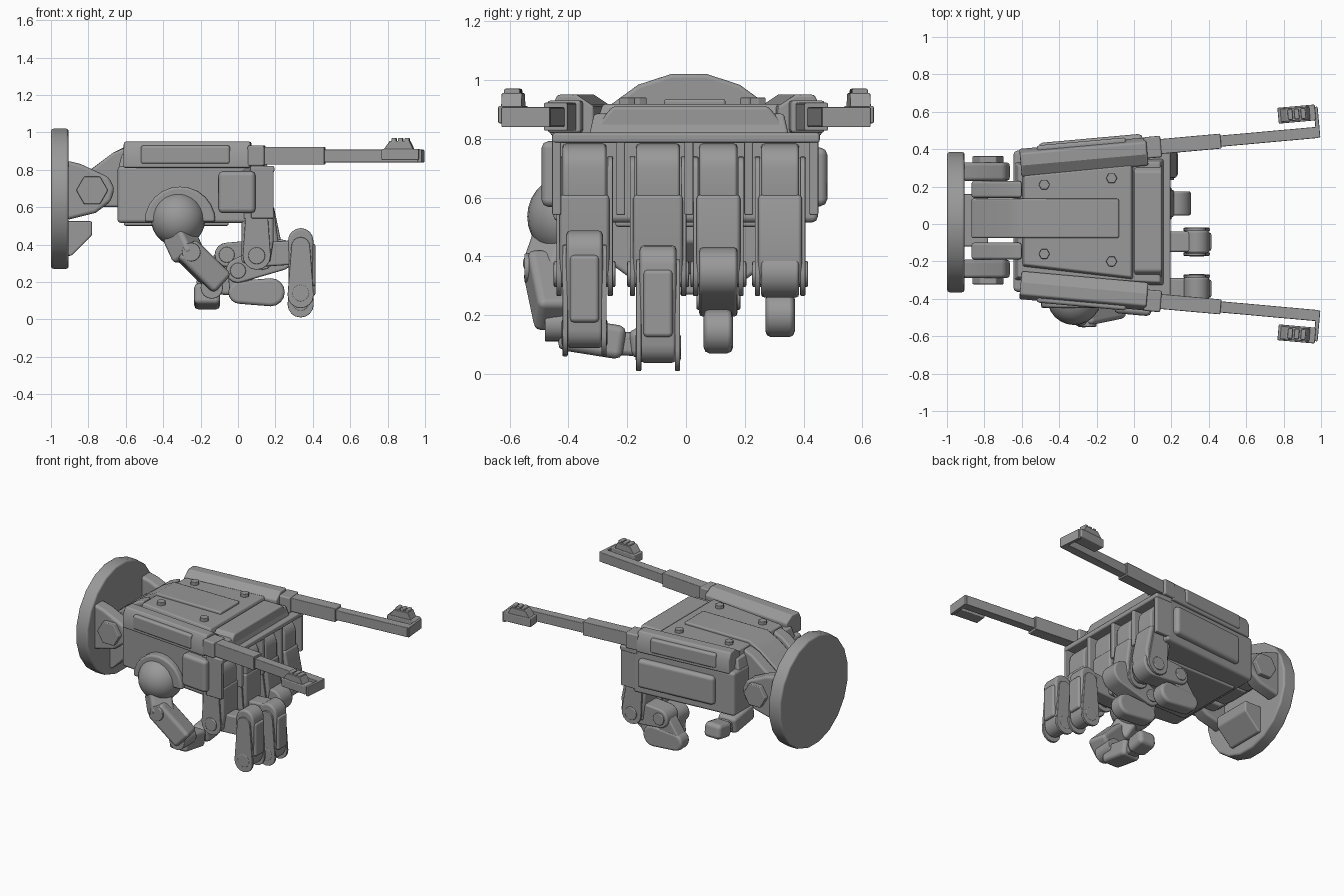
import bpy, bmesh, math
from mathutils import Vector, Matrix

cube = bpy.data.objects.get("Cube")
if cube:
    bpy.data.objects.remove(cube, do_unlink=True)

grey = bpy.data.materials.new("machine_grey")
grey.use_nodes = True
colour = (0.32, 0.32, 0.32, 1)
grey.diffuse_color = colour
grey.node_tree.nodes["Principled BSDF"].inputs["Base Color"].default_value = colour
parts = []


def finish(name, bm, bevel=0.0, matrix=None):
    bmesh.ops.recalc_face_normals(bm, faces=bm.faces)
    mesh = bpy.data.meshes.new(name)
    bm.to_mesh(mesh)
    bm.free()
    mesh.materials.append(grey)
    ob = bpy.data.objects.new(name, mesh)
    bpy.context.collection.objects.link(ob)
    if matrix:
        ob.matrix_world = matrix
    if bevel:
        mod = ob.modifiers.new("edge_bevel", "BEVEL")
        mod.width = bevel
        mod.segments = 2
        mod.limit_method = "ANGLE"
        mod.angle_limit = math.radians(35)
        mod.harden_normals = True
    parts.append(ob)
    return ob


def prism(name, pts, axis, lo, hi, bevel=0.01, taper=1.0, matrix=None):
    """Extrude a flat outline along an axis, optionally shrinking the far end."""
    place = {"x": lambda u, v, t: (t, u, v),
             "y": lambda u, v, t: (u, t, v),
             "z": lambda u, v, t: (u, v, t)}[axis]
    cu = sum(p[0] for p in pts) / len(pts)
    cv = sum(p[1] for p in pts) / len(pts)
    bm = bmesh.new()
    a = [bm.verts.new(place(u, v, lo)) for u, v in pts]
    b = [bm.verts.new(place(cu + (u - cu) * taper, cv + (v - cv) * taper, hi)) for u, v in pts]
    bm.faces.new(a)
    bm.faces.new(b)
    for i in range(len(pts)):
        j = (i + 1) % len(pts)
        bm.faces.new((a[i], a[j], b[j], b[i]))
    return finish(name, bm, bevel, matrix)


def box(name, loc, size, turn=0.0, bevel=0.01):
    bm = bmesh.new()
    bmesh.ops.create_cube(bm, size=1)
    bmesh.ops.scale(bm, vec=size, verts=bm.verts)
    return finish(name, bm, bevel, Matrix.Translation(loc) @ Matrix.Rotation(turn, 4, "Z"))


def bar(name, a, b, w, h, bevel=0.02):
    """Box whose long axis runs from a to b."""
    a, b = Vector(a), Vector(b)
    ob = box(name, (0, 0, 0), ((b - a).length, w, h), 0, bevel)
    ob.matrix_world = Matrix.Translation((a + b) / 2) @ (b - a).to_track_quat("X", "Z").to_matrix().to_4x4()
    return ob


def circle(u, v, r, n, start=0.0, sweep=2 * math.pi, closed=True):
    steps = n if closed else n - 1
    return [(u + r * math.cos(start + sweep * i / steps),
             v + r * math.sin(start + sweep * i / steps)) for i in range(n)]


def link(name, a, b, y, w, r, r2=None, bevel=0.012):
    """Round-ended finger link between two pivots in the xz plane."""
    d = math.atan2(b[1] - a[1], b[0] - a[0])
    pts = circle(*b, r2 or r, 9, d - math.pi / 2, math.pi, False)
    pts += circle(*a, r, 9, d + math.pi / 2, math.pi, False)
    return prism(name, pts, "y", y - w / 2, y + w / 2, bevel)


def pin(name, u, v, y, w, r, n=16):
    return prism(name, circle(u, v, r, n), "y", y - w / 2, y + w / 2, 0.006)


# Wrist disc, stop block, hinge lugs and nuts
MID = 0.02
prism("wrist_disc", circle(0.01, 0.645, 0.38, 20, math.pi / 20), "x", -1.0, -0.905, 0.015)
prism("wrist_stop", [(-0.92, 0.525), (-0.78, 0.525), (-0.78, 0.45), (-0.89, 0.34), (-0.92, 0.34)],
      "y", -0.12, 0.16)
outer = [(-0.92, 0.85), (-0.84, 0.83), (-0.69, 0.76), (-0.66, 0.7), (-0.68, 0.63), (-0.76, 0.57), (-0.92, 0.53)]
inner = [(-0.6, 0.92), (-0.67, 0.89), (-0.8, 0.79), (-0.87, 0.74), (-0.87, 0.65), (-0.8, 0.6), (-0.6, 0.6)]
for side, s in (("left", 1), ("right", -1)):
    prism(side + "_disc_lug", outer, "y", MID + s * 0.21, MID + s * 0.31, 0.02)
    prism(side + "_palm_lug", inner, "y", MID + s * 0.12, MID + s * 0.21, 0.015)
    pin(side + "_wrist_nut", -0.78, 0.69, MID + s * 0.32, 0.045, 0.085, 6)
prism("wrist_arm", [(-0.08, 0.935), (-0.58, 0.935), (-0.67, 0.89), (-0.87, 0.74),
                    (-0.87, 0.65), (-0.8, 0.6), (-0.6, 0.6), (-0.08, 0.88)], "y", -0.075, 0.135)

# Palm body with raised top plate
prism("palm_body", [(-0.645, -0.36), (0.1, -0.44), (0.1, 0.45), (-0.645, 0.39)], "z", 0.515, 0.82, 0.02)
box("palm_sole", (-0.33, 0.01, 0.515), (0.56, 0.5, 0.03))
prism("palm_deck", [(-0.64, -0.3), (0.16, -0.33), (0.16, 0.35), (-0.64, 0.33)], "z", 0.81, 0.885, 0.01, 0.95)
prism("palm_plate", [(-0.6, -0.23), (0.0, -0.3), (0.0, 0.33), (-0.6, 0.27)], "z", 0.87, 0.918, 0.01, 0.95)
prism("knuckle_hood", [(-0.31, 0.8), (-0.3, 0.85), (-0.25, 0.91), (0.28, 0.91), (0.33, 0.85), (0.34, 0.8)],
      "x", 0.0, 0.15, 0.012)
for i, (x, y) in enumerate([(-0.48, 0.21), (-0.12, 0.245), (-0.48, -0.16), (-0.12, -0.2)]):
    prism(f"plate_bolt_{i + 1}", circle(x, y, 0.03, 6), "z", 0.9, 0.94, 0.004)

# Side panels and knuckle housing
TILT = math.atan(0.09)
box("left_side_panel", (-0.23, 0.418, 0.67), (0.56, 0.08, 0.2), TILT, 0.025)
box("right_side_pad", (-0.005, -0.445, 0.68), (0.2, 0.08, 0.225), -TILT, 0.025)
box("housing_lip", (0.13, 0.0, 0.803), (0.13, 0.91, 0.035))
box("housing_back", (0.06, 0.0, 0.67), (0.06, 0.88, 0.27))
for i, y in enumerate((-0.44, -0.222, 0.01, 0.213, 0.435)):
    box(f"housing_rib_{i + 1}", (0.13, y, 0.675), (0.12, 0.03, 0.27), 0, 0.006)

# Extending rails with hooked ends and toothed clips
for side, s in (("left", 1), ("right", -1)):
    turn = s * TILT

    def at(x, off=0.0, z=0.0):
        return (x, s * (0.415 + 0.09 * (x - 0.15) + off), z)

    prof = [(-0.095, 0.81), (0.055, 0.81), (0.055, 0.9), (0.03, 0.95), (-0.035, 0.95), (-0.095, 0.91)]
    prism(side + "_rail_housing", [(s * u, v) for u, v in prof], "x", -0.37, 0.31, 0.01,
          matrix=Matrix.Translation(at(-0.24)) @ Matrix.Rotation(turn, 4, "Z"))
    box(side + "_rail_panel", at(-0.28, 0.04, 0.88), (0.48, 0.05, 0.1), turn, 0.015)
    box(side + "_rail_collar", at(0.1, 0, 0.875), (0.09, 0.115, 0.11), turn)
    box(side + "_rail_sleeve", at(0.3, 0, 0.875), (0.33, 0.08, 0.095), turn, 0.005)
    box(side + "_rail_rod", at(0.72, 0, 0.873), (0.53, 0.06, 0.068), turn, 0.005)
    box(side + "_rail_hook", at(0.978, 0.055, 0.873), (0.022, 0.165, 0.068), turn, 0.004)
    box(side + "_clip_base", at(0.87, 0.108, 0.882), (0.2, 0.085, 0.06), turn, 0.006)
    prism(side + "_clip_block", [(-0.085, 0.9), (0.085, 0.9), (0.06, 0.955), (-0.045, 0.955)], "y", -0.035, 0.035,
          0.004, matrix=Matrix.Translation(at(0.86, 0.108)) @ Matrix.Rotation(turn, 4, "Z"))
    for k in range(3):
        box(f"{side}_clip_tooth_{k + 1}", at(0.835 + 0.035 * k, 0.108, 0.955), (0.026, 0.055, 0.03), turn, 0.006)

# Fingers: upper joints share one layout, with the hinge at a given x
hinges = [(-0.345, 0.1, 0.17), (-0.095, 0.1, 0.17), (0.11, 0.125, 0.15), (0.32, 0.14, 0.15)]
for n, (y, hx, w) in enumerate(hinges, 1):
    f = f"finger_{n}_"
    link(f + "knuckle", (0.1, 0.7), (0.1, 0.58), y, w - 0.02, 0.083)
    prism(f + "proximal", [(0.02, 0.61), (0.19, 0.61), (hx + 0.09, 0.42), (hx + 0.07, 0.3), (hx - 0.08, 0.3)],
          "y", y - w / 2, y + w / 2, 0.015)
    for s in (-1, 1):
        link(f + "fork", (0.1, 0.69), (hx, 0.34), y + s * (w / 2 + 0.002), 0.018, 0.05, 0.075, 0.004)
    pin(f + "pivot", hx, 0.34, y, w + 0.04, 0.045)

# Right pair of fingers: the ends hang straight down
for n, y, drop in ((1, -0.345, 0.05), (2, -0.095, 0.0)):
    f = f"finger_{n}_"
    link(f + "middle", (0.1, 0.345), (0.33, 0.36), y, 0.11, 0.065)
    link(f + "distal", (0.335, 0.37 + drop), (0.335, 0.1 + drop), y, 0.125, 0.068, 0.062, 0.015)
    box(f + "distal_pad", (0.385, y, 0.24 + drop), (0.06, 0.1, 0.23), 0, 0.015)
    for s in (-1, 1):
        link(f + "tip_fork", (0.335, 0.34 + drop), (0.335, 0.08 + drop), y + s * 0.066, 0.018, 0.05, 0.07, 0.004)
    pin(f + "tip_pin", 0.335, 0.09 + drop, y, 0.155, 0.045)

# Left pair of fingers: curled under the palm
for n, y, root, elbow, tip in ((3, 0.11, (0.22, 0.345), (0.0, 0.26), (0.01, 0.145)),
                               (4, 0.32, (0.15, 0.345), (-0.06, 0.345), (-0.16, 0.2))):
    f = f"finger_{n}_"
    link(f + "middle", root, elbow, y, 0.13, 0.085, 0.065)
    pin(f + "middle_pin", *elbow, y, 0.15, 0.042)
    link(f + "curl", elbow, tip, y, 0.09, 0.055)
    link(f + "tip", tip, (tip[0] + 0.165, tip[1]), y, 0.1, 0.062, 0.075, 0.02)

# Thumb: arched socket, ball and curled segments
prism("thumb_socket", circle(-0.31, 0.52, 0.19, 13, 0, math.pi, False), "y", -0.36, -0.45, 0.015)
bm = bmesh.new()
bmesh.ops.create_uvsphere(bm, u_segments=24, v_segments=14, radius=0.145)
finish("thumb_ball", bm, 0, Matrix.Translation((-0.32, -0.395, 0.535)))
bar("thumb_neck", (-0.32, -0.43, 0.46), (-0.26, -0.475, 0.33), 0.15, 0.14, 0.025)
bar("thumb_proximal", (-0.285, -0.48, 0.38), (-0.09, -0.44, 0.19), 0.14, 0.14, 0.025)
pin("thumb_pivot", -0.25, 0.36, -0.48, 0.14, 0.05)
pin("thumb_joint", -0.14, 0.17, -0.41, 0.14, 0.06)
bar("thumb_middle", (-0.165, -0.43, 0.14), (-0.165, -0.21, 0.105), 0.14, 0.115, 0.025)
bar("thumb_hinge", (-0.165, -0.24, 0.105), (-0.165, -0.16, 0.1), 0.09, 0.08, 0.02)
bar("thumb_tip", (-0.165, -0.19, 0.1), (-0.16, -0.05, 0.12), 0.13, 0.105, 0.03)

# Smooth the curved faces while keeping hard edges
bpy.ops.object.select_all(action="DESELECT")
for ob in parts:
    ob.select_set(True)
bpy.context.view_layer.objects.active = parts[0]
bpy.ops.object.shade_smooth_by_angle(angle=math.radians(32))
